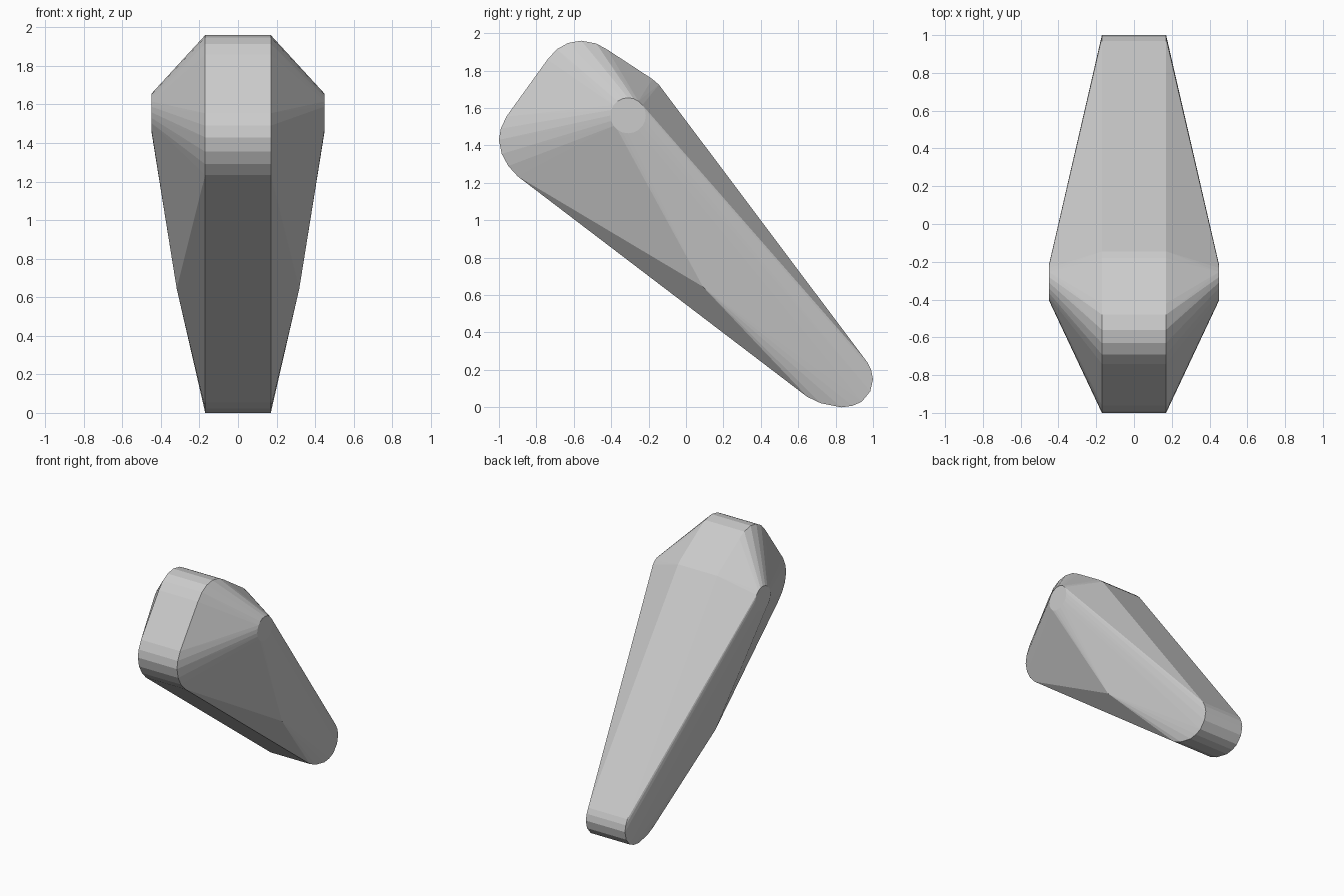
import bpy, bmesh, math

if "Cube" in bpy.data.objects:
    bpy.data.objects.remove(bpy.data.objects["Cube"])

# Central profile in (y, z): rounded foot, rounded heel, rounded top, upper shoulder
profile = [(0.97, 0.24), (0.99, 0.20), (1.0, 0.15), (0.985, 0.085), (0.94, 0.03), (0.89, 0.008),
           (0.83, 0.0), (0.72, 0.022), (0.65, 0.055), (0.61, 0.085),
           (-0.90, 1.235), (-0.95, 1.29), (-0.985, 1.355), (-1.0, 1.43), (-0.99, 1.49), (-0.96, 1.555),
           (-0.74, 1.86), (-0.69, 1.915), (-0.63, 1.948), (-0.56, 1.96), (-0.48, 1.945), (-0.42, 1.912),
           (-0.18, 1.755), (-0.145, 1.725), (-0.12, 1.685)]


def ring(cy, cz, r, n):
    return [(cy + r * math.cos(2 * math.pi * i / n), cz + r * math.sin(2 * math.pi * i / n))
            for i in range(n)]


bm = bmesh.new()
for s in (-1, 1):
    # flat sides of the central slab
    for y, z in profile:
        bm.verts.new((s * 0.17, y, z))
    # small round boss at the widest point
    for y, z in ring(-0.31, 1.56, 0.095, 20):
        bm.verts.new((s * 0.45, y, z))
    # lower side corner
    for x, y, z in ((0.318, 0.09, 0.645), (0.308, 0.15, 0.605)):
        bm.verts.new((s * x, y, z))

# Wrap all the sections in one faceted skin
res = bmesh.ops.convex_hull(bm, input=bm.verts[:])
loose = [v for v in bm.verts if not v.link_faces]
bmesh.ops.delete(bm, geom=loose, context='VERTS')
bmesh.ops.dissolve_limit(bm, angle_limit=math.radians(0.5), verts=bm.verts[:], edges=bm.edges[:])
bmesh.ops.recalc_face_normals(bm, faces=bm.faces[:])

mesh = bpy.data.meshes.new("tapered_limb")
bm.to_mesh(mesh)
bm.free()
bpy.context.collection.objects.link(bpy.data.objects.new("tapered_limb", mesh))
